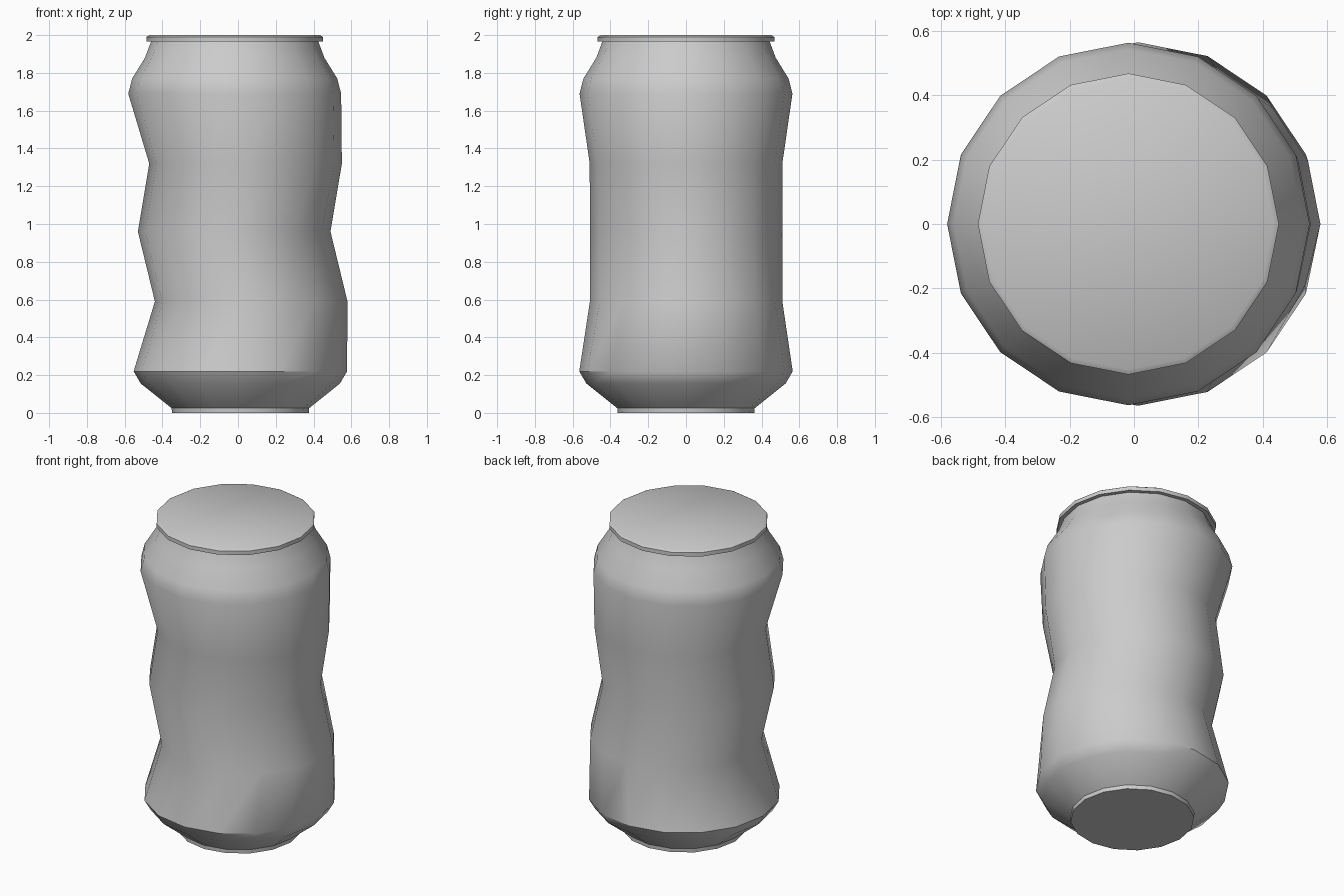
import bpy, bmesh, math

if "Cube" in bpy.data.objects:
    bpy.data.objects.remove(bpy.data.objects["Cube"])

SIDES = 16


def lathe(name, rings, dent=None, cap=True):
    """Skin a stack of rings (z, radius, x shift, dent depth) into one object."""
    bm = bmesh.new()
    loops = []
    for z, r, cx, depth in rings:
        loop = []
        for i in range(SIDES):
            a = 2 * math.pi * i / SIDES
            d = math.remainder(a - math.radians(-48), 2 * math.pi)
            rr = r - depth * math.exp(-(d / 0.4) ** 2)
            loop.append(bm.verts.new((cx + rr * math.cos(a), rr * math.sin(a), z)))
        loops.append(loop)
    for lo, hi in zip(loops, loops[1:]):
        for i in range(SIDES):
            j = (i + 1) % SIDES
            bm.faces.new((lo[i], lo[j], hi[j], hi[i]))
    if cap:
        bm.faces.new(loops[0][::-1])
        bm.faces.new(loops[-1])
    mesh = bpy.data.meshes.new(name)
    bm.to_mesh(mesh)
    bm.free()
    obj = bpy.data.objects.new(name, mesh)
    bpy.context.collection.objects.link(obj)
    bpy.ops.object.select_all(action='DESELECT')
    obj.select_set(True)
    bpy.context.view_layer.objects.active = obj
    bpy.ops.object.shade_smooth_by_angle(angle=math.radians(35))
    return obj


LOW, TOP = 0.0125, -0.0175   # sideways offsets of the two ends

# Crumpled can with closed base, neck and lid rim in one skin
lathe("crushed_can", [
    (0.0, 0.362, LOW, 0),        # base disc
    (0.025, 0.364, LOW, 0),
    (0.155, 0.527, LOW, 0),      # lower taper
    (0.22, 0.565, LOW, 0),
    (0.59, 0.51, 0.07, 0.035),   # shifted, dented wall
    (0.96, 0.51, -0.02, 0.03),
    (1.32, 0.51, 0.04, 0.006),
    (1.69, 0.5635, TOP, 0),
    (1.77, 0.543, TOP, 0),       # shoulder and neck
    (1.88, 0.475, TOP, 0),
    (1.965, 0.443, TOP, 0),
    (1.965, 0.468, TOP, 0),      # lid rim
    (1.99, 0.468, TOP, 0),
    (2.0, 0.452, TOP, 0),
])
